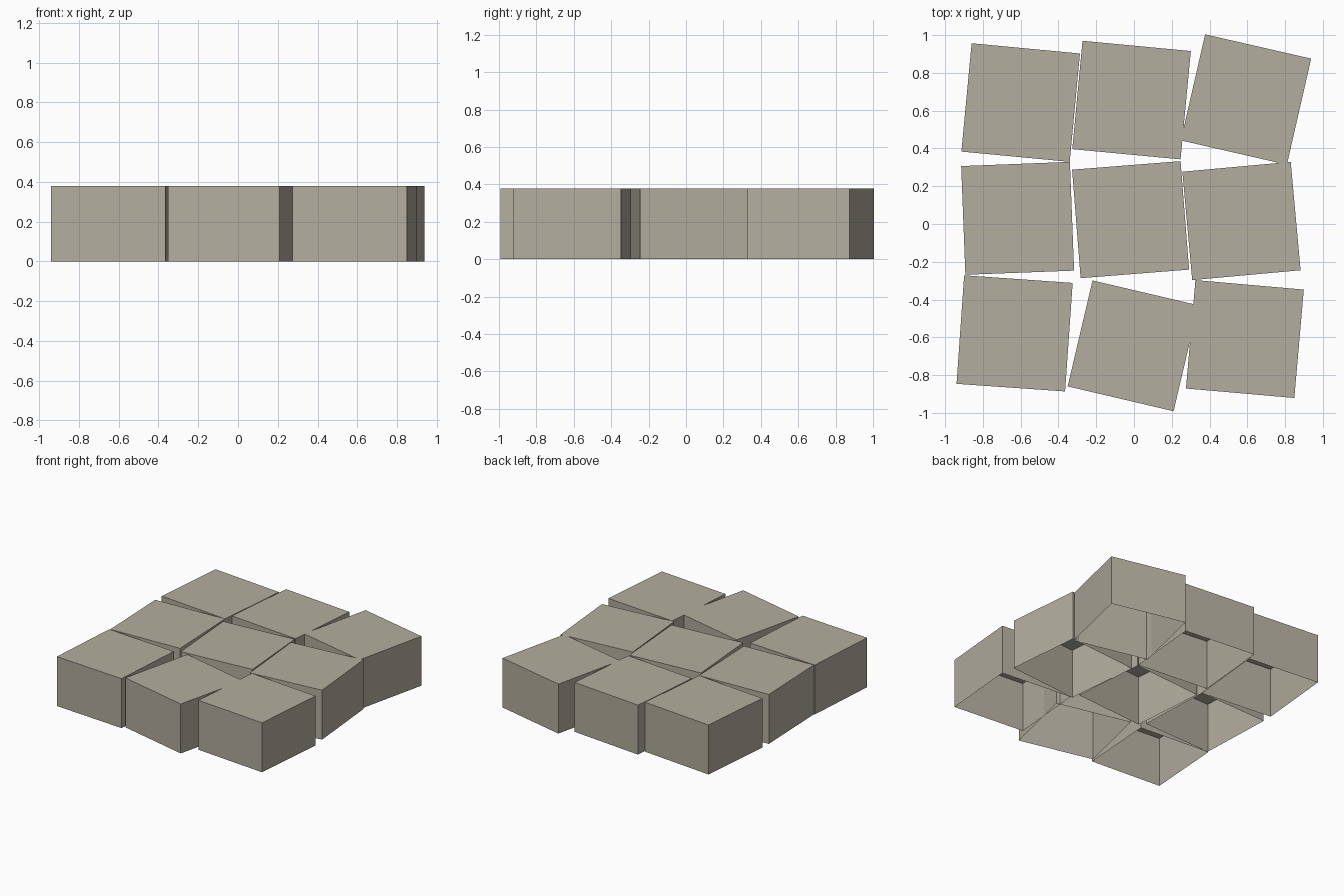
import bpy, bmesh, math
from mathutils import Matrix

if "Cube" in bpy.data.objects:
    bpy.data.objects.remove(bpy.data.objects["Cube"])

SIDE, HEIGHT = 0.576, 0.378

stone = bpy.data.materials.new("warm_grey_stone")
stone.diffuse_color = (0.45, 0.42, 0.345, 1)
stone.use_nodes = True
stone.node_tree.nodes["Principled BSDF"].inputs["Base Color"].default_value = stone.diffuse_color


def paving_block(name, x, y, angle):
    """Square block with an open underside, twisted about its own axis."""
    bm = bmesh.new()
    bmesh.ops.create_cube(bm, size=1)
    bottom = [f for f in bm.faces if f.normal.z < -0.5]
    bmesh.ops.delete(bm, geom=bottom, context='FACES_ONLY')
    bmesh.ops.transform(bm, verts=bm.verts,
                        matrix=Matrix.Diagonal((SIDE, SIDE, HEIGHT, 1)))
    mesh = bpy.data.meshes.new(name)
    bm.to_mesh(mesh)
    bm.free()
    mesh.materials.append(stone)
    ob = bpy.data.objects.new(name, mesh)
    ob.location = (x, y, HEIGHT / 2)
    ob.rotation_euler.z = math.radians(angle)
    bpy.context.collection.objects.link(ob)


# Three uneven rows of blocks: centre x, centre y, twist in degrees
rows = {
    "back": [(-0.60, 0.643, -5.4), (-0.013, 0.656, -5.4), (0.593, 0.659, -12.9)],
    "middle": [(-0.616, 0.030, 2.2), (-0.018, 0.023, 4.5), (0.569, 0.016, 5.2)],
    "front": [(-0.632, -0.579, -4.0), (-0.005, -0.645, -13.2), (0.587, -0.609, -5.0)],
}
for row, blocks in rows.items():
    for column, spec in zip(("left", "centre", "right"), blocks):
        paving_block(f"{row}_{column}_block", *spec)
